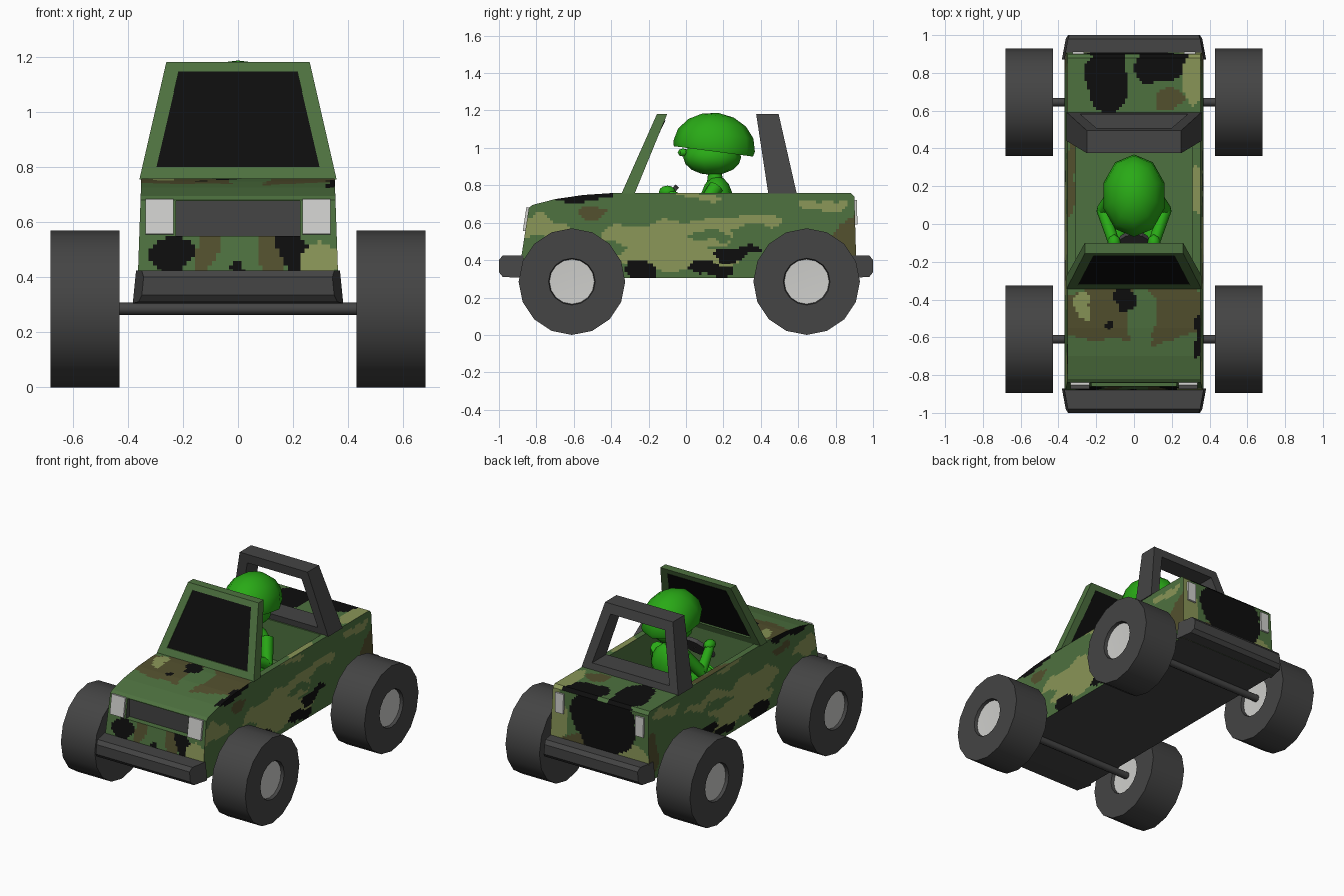
import bpy, bmesh, math
from mathutils import Vector, Matrix, noise

if "Cube" in bpy.data.objects:
    bpy.data.objects.remove(bpy.data.objects["Cube"])

def mat(name, r, g, b):
    m = bpy.data.materials.new(name)
    m.diffuse_color = (r, g, b, 1)
    m.use_nodes = True
    m.node_tree.nodes["Principled BSDF"].inputs["Base Color"].default_value = m.diffuse_color
    return m

GREEN = mat("camo green", .075, .165, .05)
KHAKI = mat("camo khaki", .25, .30, .095)
BROWN = mat("camo brown", .085, .08, .027)
BLACK = mat("black", .004, .004, .004)
GREY = mat("dark grey", .058, .058, .058)
LIGHT = mat("light grey", .62, .62, .60)
FIGURE = mat("figure green", .022, .40, .008)

def finish(name, bm, mats, smooth=None):
    bmesh.ops.recalc_face_normals(bm, faces=bm.faces[:])
    me = bpy.data.meshes.new(name)
    bm.to_mesh(me)
    bm.free()
    for m in mats:
        me.materials.append(m)
    if smooth:
        me.shade_smooth()
        me.set_sharp_from_angle(angle=math.radians(smooth))
    ob = bpy.data.objects.new(name, me)
    bpy.context.scene.collection.objects.link(ob)
    return ob

def prism(profile, width):
    """Side profile (y, z) stretched across x; width(y, z) is the half width."""
    bm = bmesh.new()
    l, r = ([bm.verts.new((s * width(y, z), y, z)) for y, z in profile] for s in (-1, 1))
    bm.faces.new(l)
    bm.faces.new(r[::-1])
    n = len(profile)
    for i in range(n):
        j = (i + 1) % n
        bm.faces.new((l[i], r[i], r[j], l[j]))
    return bm

def box(name, loc, size, m, tilt=0):
    bm = bmesh.new()
    M = Matrix.Translation(loc) @ Matrix.Rotation(tilt, 4, 'X') @ Matrix.Diagonal((*size, 1))
    bmesh.ops.create_cube(bm, size=1, matrix=M)
    return finish(name, bm, [m] if m else [])

def rod(name, a, b, r1, r2, m, sides=8):
    a, b = Vector(a), Vector(b)
    bm = bmesh.new()
    M = Matrix.Translation((a + b) / 2) @ (b - a).to_track_quat('Z', 'Y').to_matrix().to_4x4()
    bmesh.ops.create_cone(bm, cap_ends=True, segments=sides, radius1=r1, radius2=r2,
                          depth=(b - a).length, matrix=M)
    return finish(name, bm, [m], 50)

def ball(name, loc, size, m, cut=None, tilt=0, seg=10, rings=8):
    bm = bmesh.new()
    bmesh.ops.create_uvsphere(bm, u_segments=seg, v_segments=rings, radius=1)
    if cut is not None:
        bmesh.ops.bisect_plane(bm, geom=bm.verts[:] + bm.edges[:] + bm.faces[:],
                               plane_co=(0, 0, cut), plane_no=(0, 0, 1), clear_inner=True)
        bmesh.ops.holes_fill(bm, edges=bm.edges[:], sides=0)
    M = Matrix.Translation(loc) @ Matrix.Rotation(tilt, 4, 'X') @ Matrix.Diagonal((*size, 1))
    bmesh.ops.transform(bm, matrix=M, verts=bm.verts[:])
    return finish(name, bm, [m], 50)

# ---- camouflage: ellipses (colour, u, v, radius u, radius v), later ones win
G, K, B, N = 0, 1, 2, 3
SIDE = [(K, -.78, .57, .16, .05), (K, -.1, .53, .36, .09), (K, -.05, .41, .36, .06),
        (K, .3, .60, .22, .035), (K, .05, .74, .12, .02), (K, .72, .70, .14, .03),
        (B, .87, .48, .07, .13), (B, -.5, .66, .09, .025), (G, -.28, .60, .13, .025),
        (G, .14, .53, .12, .025), (N, -.62, .74, .25, .035), (N, -.25, .35, .1, .06),
        (N, .12, .36, .13, .035), (N, .27, .43, .11, .035)]
TOP = [(B, 0, -.47, .5, .16), (G, .05, -.5, .09, .15), (K, -.27, -.42, .04, .09),
       (N, -.05, -.40, .07, .05), (N, -.15, -.55, .02, .03), (N, .34, -.62, .03, .12),
       (B, -.34, .25, .05, .2), (K, .34, .2, .05, .12), (N, -.14, .78, .11, .19),
       (N, .15, .86, .12, .11), (K, .31, .78, .06, .18), (B, .2, .65, .06, .06)]
FRONT = [(N, -.23, .48, .08, .08), (B, -.11, .48, .035, .1), (N, 0, .43, .03, .035),
         (B, .11, .48, .035, .1), (N, .19, .49, .06, .07), (K, .29, .47, .08, .07)]
REAR = [(K, .33, .52, .08, .25), (K, -.24, .44, .12, .06), (B, .2, .43, .08, .05),
        (N, -.02, .62, .24, .22)]

def camo(c, n):
    p = c + noise.noise_vector(c * 7) * .045 + noise.noise_vector(c * 16) * .015
    if abs(n.x) > .7:
        table, u, v = SIDE, p.y, p.z
    elif n.z > .7:
        table, u, v = TOP, p.x, p.y
    else:
        table, u, v = (FRONT if n.y < 0 else REAR), p.x, p.z
    col = G
    for k, a, b, ra, rb in table:
        if ((u - a) / ra) ** 2 + ((v - b) / rb) ** 2 < 1:
            col = k
    return col

# ---- body shell: finely cut so the camouflage can follow its faces
bm = prism([(-.875, .305), (-.88, .42), (-.84, .68), (-.82, .695), (-.7, .726), (-.55, .748),
            (-.4, .758), (.88, .76), (.9, .74), (.91, .4), (.905, .305)],
           lambda y, z: .367 - (z - .305) * .035)
step = .0153
for axis, lo, hi in ((0, -.37, .37), (1, -.88, .91), (2, .305, .76)):
    no = Vector([float(i == axis) for i in range(3)])
    for i in range(1, int((hi - lo) / step) + 1):
        bmesh.ops.bisect_plane(bm, geom=bm.verts[:] + bm.edges[:] + bm.faces[:],
                               plane_co=no * (lo + i * step), plane_no=no)
body = finish("body", bm, [GREEN, KHAKI, BROWN, BLACK, GREY])
cutters = [box("cockpit_cutter", (0, .0755, .75), (.62, .711, .5), None),
           box("grille_cutter", (0, -.91, .6127), (.45, .18, .126), None)]
for c in cutters:
    mod = body.modifiers.new("cut", 'BOOLEAN')
    mod.operation, mod.object, mod.solver = 'DIFFERENCE', c, 'EXACT'
bpy.context.view_layer.update()
cut = bpy.data.meshes.new_from_object(body.evaluated_get(bpy.context.evaluated_depsgraph_get()))
body.modifiers.clear()
body.data = cut
for c in cutters:
    bpy.data.objects.remove(c)
for p in cut.polygons:
    c, n = p.center, p.normal
    if n.z < -.7 and c.z < .32:
        p.material_index = 4
    elif abs(c.x) < .315 and -.29 < c.y < .44 and .49 < c.z < .752:
        p.material_index = G
    elif (abs(c.x) < .23 and .545 < c.z < .68
          and -.88 + (c.z - .42) * .154 + .004 < c.y < -.815):
        p.material_index = 4
    else:
        p.material_index = camo(c, n)

# ---- bumpers
for s, name in ((1, "front_bumper"), (-1, "rear_bumper")):
    prof = [(-.87, .305), (-.98, .31), (-1, .335), (-1, .40), (-.98, .425), (-.87, .425)]
    bm = prism([(s * y, z) for y, z in prof],
               lambda y, z: .382 - (z - .305) * .1 - max(0, abs(y) - .94) * .5)
    finish(name, bm, [GREY])

# ---- lights
for s, side in ((-1, "left"), (1, "right")):
    box(side + "_headlight", (s * .285, -.848, .618), (.1, .03, .128), LIGHT, -.153)
    box(side + "_taillight", (s * .295, .905, .655), (.06, .02, .13), LIGHT, .03)

# ---- windshield frame and roll bar: leaning trapezoid rings
def ring(name, zs, outer, izs, inner, front, back, m):
    def y_at(line, z):
        return line[0] + (line[1] - line[0]) * (z - zs[0]) / (zs[1] - zs[0])
    def loop(bm, z, w, line):
        return [bm.verts.new((x, y_at(line, zz), zz)) for x, zz in
                ((-w[0], z[0]), (w[0], z[0]), (w[1], z[1]), (-w[1], z[1]))]
    bm = bmesh.new()
    of, nf = loop(bm, zs, outer, front), loop(bm, izs, inner, front)
    ob, nb = loop(bm, zs, outer, back), loop(bm, izs, inner, back)
    for i in range(4):
        j = (i + 1) % 4
        for a, b in ((of, nf), (nf, nb), (nb, ob), (ob, of)):
            bm.faces.new((a[i], a[j], b[j], b[i]))
    return finish(name, bm, [m])

ring("windshield_frame", (.755, 1.182), (.358, .26), (.80, 1.147), (.296, .215),
     (-.345, -.155), (-.275, -.10), GREEN)
ring("roll_bar", (.755, 1.182), (.357, .25), (.80, 1.12), (.285, .20),
     (.44, .375), (.592, .495), GREY)
# windshield glass, set just inside the frame
finish("windshield_glass", prism([(-.32, .80), (-.165, 1.147), (-.11, 1.147), (-.275, .80)],
       lambda y, z: .296 - (z - .80) * .233), [BLACK])

# ---- wheels and axles
def wheel(name, s, y):
    prof = [(0, .455), (.12, .45), (.125, .43), (.285, .43),
            (.285, .68), (.125, .68), (.12, .66), (0, .655)]
    bm = bmesh.new()
    rows = []
    for r, x in prof:
        k = 16 if r else 1
        rows.append([bm.verts.new((s * x, y + r * math.sin(i * math.tau / 16),
                                   .285 - r * math.cos(i * math.tau / 16))) for i in range(k)])
    for ri in range(len(rows) - 1):
        a, b = rows[ri], rows[ri + 1]
        for i in range(16):
            j = (i + 1) % 16
            vs = [a[i % len(a)], a[j % len(a)], b[j % len(b)], b[i % len(b)]]
            f = bm.faces.new(list(dict.fromkeys(vs)))
            f.material_index = 1 if ri in (0, 6) else 0
    finish(name, bm, [GREY, LIGHT], 40)

for y, pos in ((-.61, "front"), (.645, "rear")):
    rod(pos + "_axle", (-.46, y, .285), (.46, y, .285), .023, .023, GREY)
    wheel(pos + "_left_wheel", -1, y)
    wheel(pos + "_right_wheel", 1, y)

# ---- seated driver figure
ball("helmet", (0, .15, 1.008), (.17, .22, .18), FIGURE, cut=-.15, tilt=-.13)
ball("head", (0, .14, .95), (.12, .155, .095), FIGURE)
ball("nose", (0, -.015, .975), (.025, .03, .022), FIGURE, seg=6, rings=4)
rod("neck", (0, .155, .80), (0, .155, .88), .045, .035, FIGURE)
ball("torso", (0, .165, .70), (.13, .09, .15), FIGURE)
ball("hips", (0, .17, .57), (.12, .10, .08), FIGURE)
for s, side in ((-1, "left"), (1, "right")):
    rod(side + "_upper_arm", (s * .10, .16, .79), (s * .165, .07, .66), .042, .036, FIGURE)
    rod(side + "_forearm", (s * .165, .08, .66), (s * .11, -.09, .75), .036, .03, FIGURE)
    ball(side + "_hand", (s * .105, -.10, .765), (.035, .045, .033), FIGURE, seg=8, rings=6)
    rod(side + "_thigh", (s * .06, .15, .56), (s * .09, -.10, .58), .055, .045, FIGURE)
    rod(side + "_shin", (s * .09, -.09, .59), (s * .09, -.15, .50), .045, .035, FIGURE)

# ---- steering wheel
bm = bmesh.new()
M = Matrix.Translation((0, -.10, .73)) @ Matrix.Rotation(.9, 4, 'X')
bmesh.ops.create_cone(bm, cap_ends=True, segments=12, radius1=.085, radius2=.085, depth=.025, matrix=M)
finish("steering_wheel", bm, [GREY])
rod("steering_column", (0, -.10, .73), (0, -.29, .60), .018, .018, GREY)
